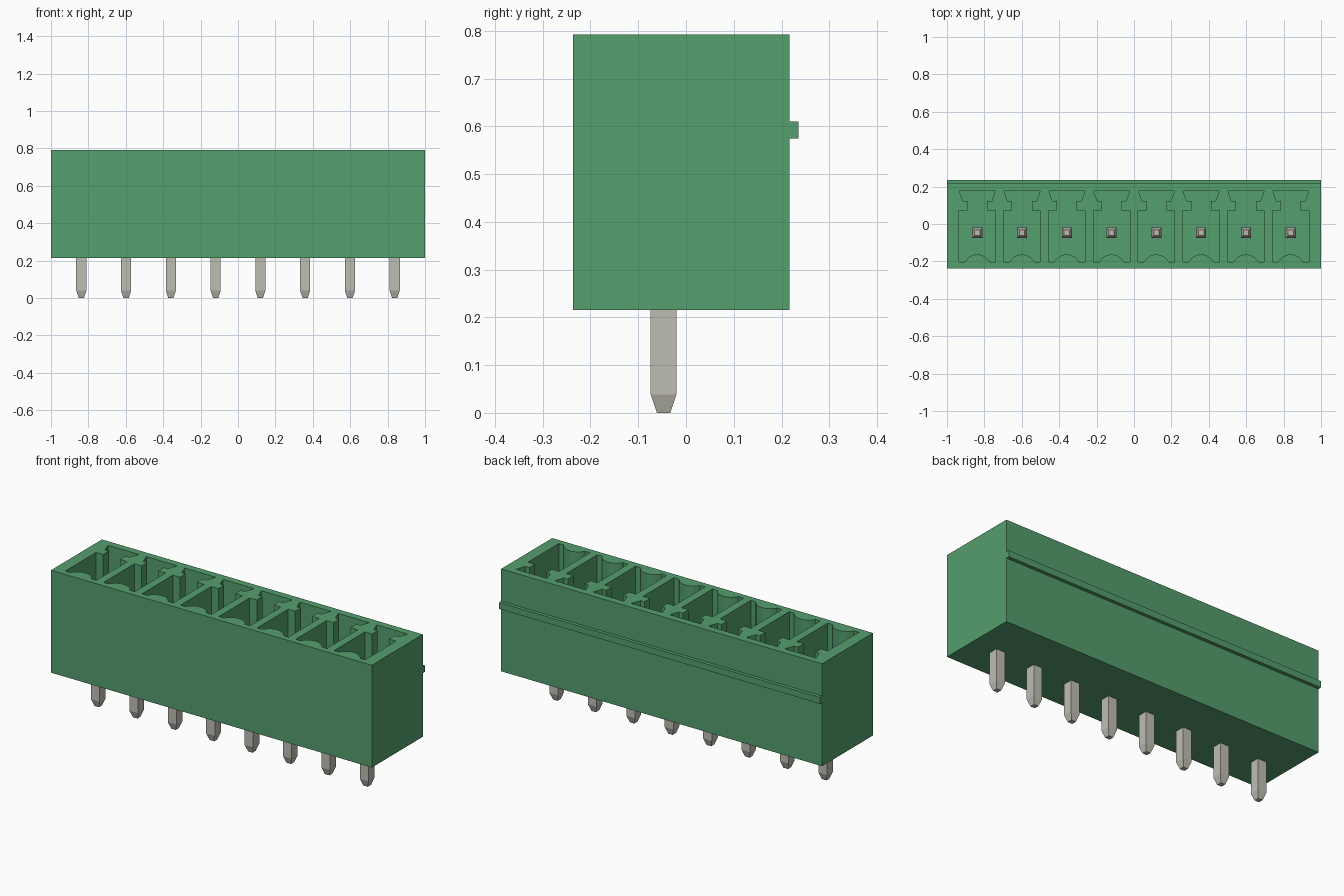
import bpy, bmesh, math

cube = bpy.data.objects.get("Cube")
if cube:
    bpy.data.objects.remove(cube, do_unlink=True)

COUNT, PITCH = 8, 0.2394
XS = [(i - (COUNT - 1) / 2) * PITCH for i in range(COUNT)]
BOTTOM, TOP, FLOOR = 0.215, 0.792, 0.29
FRONT, BACK, RIB = -0.237, 0.217, 0.236
PIN_Y, PIN_TOP = -0.047, 0.64


def material(name, rgb):
    m = bpy.data.materials.new(name)
    m.use_nodes = True
    m.diffuse_color = (*rgb, 1)
    bsdf = next(n for n in m.node_tree.nodes if n.type == 'BSDF_PRINCIPLED')
    bsdf.inputs["Base Color"].default_value = (*rgb, 1)
    return m


def make_object(name, bm, mat):
    bmesh.ops.recalc_face_normals(bm, faces=bm.faces)
    mesh = bpy.data.meshes.new(name)
    bm.to_mesh(mesh)
    bm.free()
    mesh.materials.append(mat)
    ob = bpy.data.objects.new(name, mesh)
    bpy.context.collection.objects.link(ob)
    return ob


def loft(bm, rings):
    """Skin a stack of matching closed rings and cap both ends."""
    loops = [[bm.verts.new(p) for p in ring] for ring in rings]
    n = len(loops[0])
    for a, b in zip(loops, loops[1:]):
        for i in range(n):
            j = (i + 1) % n
            bm.faces.new((a[i], a[j], b[j], b[i]))
    bm.faces.new(loops[0][::-1])
    bm.faces.new(loops[-1])


def rect(x0, x1, y0, y1, z):
    return [(x0, y0, z), (x1, y0, z), (x1, y1, z), (x0, y1, z)]


def box(name, x0, x1, y0, y1, z0, z1, mat):
    bm = bmesh.new()
    loft(bm, [rect(x0, x1, y0, y1, z) for z in (z0, z1)])
    return make_object(name, bm, mat)


green = material("housing green", (0.089, 0.342, 0.155))
metal = material("tinned metal", (0.52, 0.51, 0.45))

# Housing block and rear latch rib
housing = box("housing", -1, 1, FRONT, BACK, BOTTOM, TOP, green)
box("latch_rib", -1, 1, BACK, RIB, 0.574, 0.61, green)

# Keyed pocket outline: right half, mirrored, with a rounded bulge at the front
half = [(0.097, -0.203), (0.097, 0.072), (0.053, 0.072),
        (0.053, 0.122), (0.077, 0.122), (0.097, 0.177)]
w, h = 0.066, 0.040
r = (w * w + h * h) / (2 * h)
spread = math.asin(w / r)
bulge = []
for k in range(13):
    a = -spread + 2 * spread * k / 12
    bulge.append((r * math.sin(a), -0.203 + h - r + r * math.cos(a)))
outline = half + [(-x, y) for x, y in reversed(half)] + bulge

# Cut all pockets into the housing
bm = bmesh.new()
for cx in XS:
    loft(bm, [[(cx + x, y, z) for x, y in outline] for z in (FLOOR, TOP + 0.1)])
cutter = make_object("pocket_cutter", bm, green)
cutter.hide_render = True
mod = housing.modifiers.new("pockets", 'BOOLEAN')
mod.operation, mod.solver, mod.object = 'DIFFERENCE', 'EXACT', cutter
bpy.context.view_layer.objects.active = housing
bpy.ops.object.modifier_apply(modifier=mod.name)
bpy.data.objects.remove(cutter, do_unlink=True)

# Square contact pins with tapered ends
for i, cx in enumerate(XS):
    bm = bmesh.new()
    profile = [(0.014, 0), (0.027, 0.039), (0.027, PIN_TOP - 0.039), (0.014, PIN_TOP)]
    loft(bm, [rect(cx - s, cx + s, PIN_Y - s, PIN_Y + s, z) for s, z in profile])
    make_object(f"contact_pin_{i + 1}", bm, metal)
